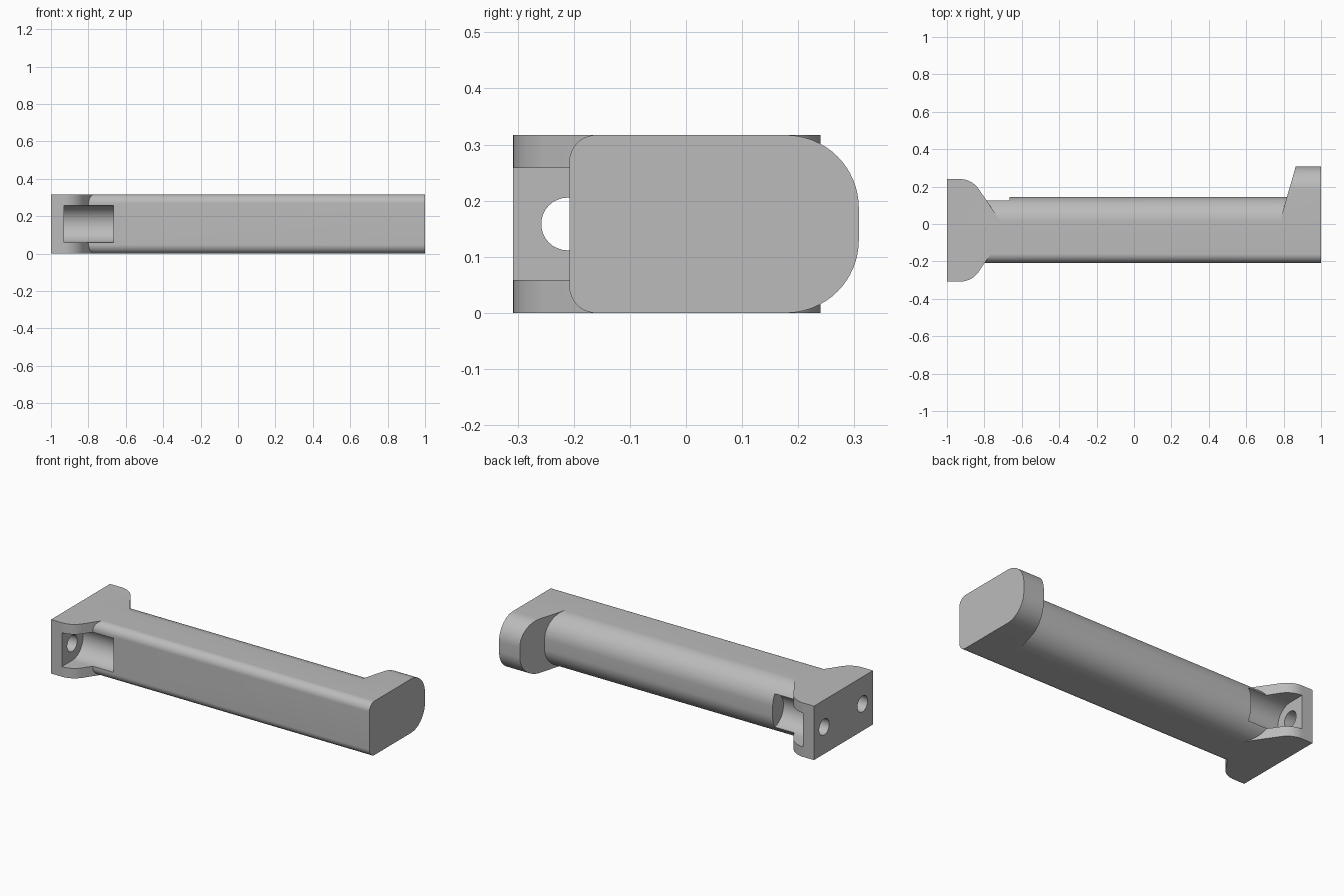
import bpy, bmesh
from math import sin, cos, pi, radians

if "Cube" in bpy.data.objects:
    bpy.data.objects.remove(bpy.data.objects["Cube"])

H = 0.317                 # overall height
MID = H / 2
FRONT, BACK = -0.208, 0.145

grey = bpy.data.materials.new("plain grey")
grey.use_nodes = True
colour = (0.5, 0.5, 0.5, 1)
grey.diffuse_color = colour
grey.node_tree.nodes["Principled BSDF"].inputs["Base Color"].default_value = colour


def arc(cx, cy, r, start, end, steps=16):
    angles = [radians(start + (end - start) * i / steps) for i in range(steps + 1)]
    return [(cx + r * cos(a), cy + r * sin(a)) for a in angles]


def loft(name, ring_a, ring_b):
    """Solid between two matching rings of points."""
    bm = bmesh.new()
    a = [bm.verts.new(p) for p in ring_a]
    b = [bm.verts.new(p) for p in ring_b]
    n = len(a)
    bm.faces.new(a)
    bm.faces.new(b[::-1])
    for i in range(n):
        bm.faces.new((a[i], b[i], b[(i + 1) % n], a[(i + 1) % n]))
    bmesh.ops.recalc_face_normals(bm, faces=bm.faces)
    mesh = bpy.data.meshes.new(name)
    bm.to_mesh(mesh)
    bm.free()
    mesh.materials.append(grey)
    obj = bpy.data.objects.new(name, mesh)
    bpy.context.collection.objects.link(obj)
    return obj


def along_x(name, section, start, end):
    """Sweep a (y, z) section along x; start may depend on y."""
    return loft(name, [(start(y), y, z) for y, z in section],
                [(end, y, z) for y, z in section])


def rounded_section(back, r_front=0.048, r_back=0.13):
    return (arc(back - r_back, H - r_back, r_back, 0, 90)
            + arc(FRONT + r_front, H - r_front, r_front, 90, 180)
            + arc(FRONT + r_front, r_front, r_front, 180, 270)
            + arc(back - r_back, r_back, r_back, 270, 360))


def combine(target, tool, operation):
    mod = target.modifiers.new(operation.lower(), "BOOLEAN")
    mod.operation, mod.solver, mod.object = operation, "EXACT", tool
    bpy.context.view_layer.objects.active = target
    bpy.ops.object.modifier_apply(modifier=mod.name)
    bpy.data.objects.remove(tool)


# Long bar with a rounded back
bar = along_x("hanger_bar", rounded_section(BACK), lambda y: -0.9, 0.95)

# Raised end stop with a sloping inner face
stop = along_x("end_stop", rounded_section(0.308),
               lambda y: 0.865 + (y - 0.308) * 0.29, 1.0)
combine(bar, stop, "UNION")

# Flared wall mount
r, flare = 0.12, 35
outline = ([(-1, -0.308)] + arc(-0.93, -0.308 + r, r, -90, -flare)
           + [(-0.68, -0.034)]
           + arc(-0.93, 0.24 - r, r, flare, 90) + [(-1, 0.24)])
mount = loft("wall_mount", [(x, y, 0) for x, y in outline],
             [(x, y, H) for x, y in outline])
combine(bar, mount, "UNION")

# Round-bottomed screw pockets and screw holes, front and back
for y, side in ((-0.211, -1), (BACK, 1)):
    far = y + side * 0.3
    slot = [(y - side * 0.1 * sin(t), MID + 0.1 * cos(t))
            for t in (pi * i / 32 for i in range(33))]
    slot += [(far, MID - 0.1), (far, MID + 0.1)]
    combine(bar, along_x("screw_pocket", slot, lambda y: -0.93, -0.665), "DIFFERENCE")
    hole = arc(y, MID, 0.047, 0, 348.75, 31)
    combine(bar, along_x("screw_hole", hole, lambda y: -1.1, -0.85), "DIFFERENCE")

# Smooth curves, crisp edges
bpy.ops.object.select_all(action="DESELECT")
bar.select_set(True)
bpy.context.view_layer.objects.active = bar
bpy.ops.object.shade_smooth_by_angle(angle=radians(25))
